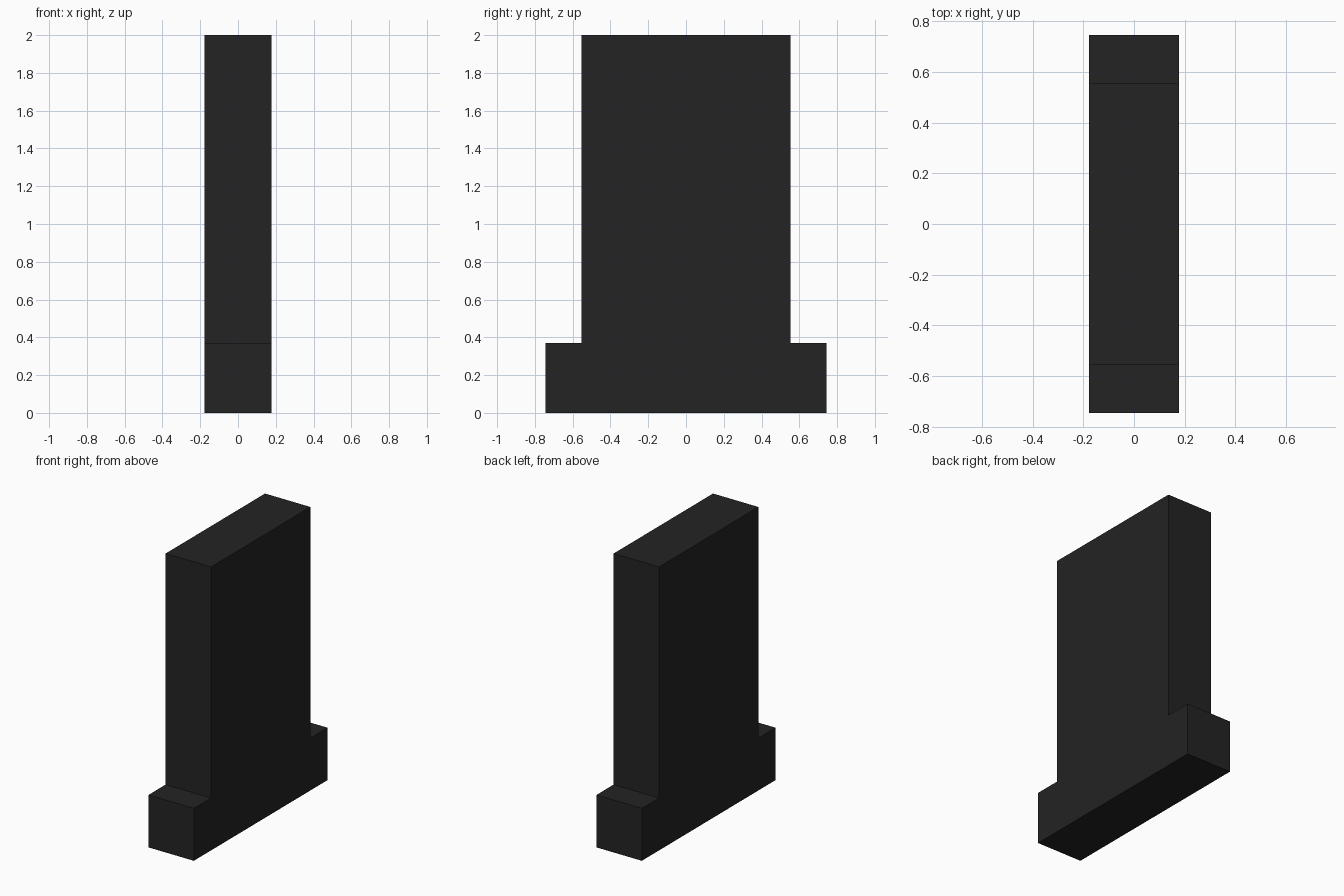
import bpy
import bmesh

cube = bpy.data.objects.get("Cube")
if cube:
    bpy.data.objects.remove(cube, do_unlink=True)

WIDTH = 0.354       # thickness along x
HEIGHT = 2.0
BASE_HEIGHT = 0.37
BASE_HALF = 0.745   # half depth of the foot
SLAB_HALF = 0.554   # half depth of the upright slab

# Dark charcoal finish
charcoal = bpy.data.materials.new("charcoal")
charcoal.use_nodes = True
colour = (0.017, 0.017, 0.017, 1)
charcoal.diffuse_color = colour
charcoal.node_tree.nodes["Principled BSDF"].inputs["Base Color"].default_value = colour

# Stepped side profile (y, z), mirrored about the middle
half = [(BASE_HALF, 0), (BASE_HALF, BASE_HEIGHT),
        (SLAB_HALF, BASE_HEIGHT), (SLAB_HALF, HEIGHT)]
profile = half + [(-y, z) for y, z in reversed(half)]

# Extrude the profile across the width
bm = bmesh.new()
side = bm.faces.new([bm.verts.new((-WIDTH / 2, y, z)) for y, z in profile])
result = bmesh.ops.extrude_face_region(bm, geom=[side], use_keep_orig=True)
moved = [v for v in result["geom"] if isinstance(v, bmesh.types.BMVert)]
bmesh.ops.translate(bm, verts=moved, vec=(WIDTH, 0, 0))
bmesh.ops.recalc_face_normals(bm, faces=bm.faces)

mesh = bpy.data.meshes.new("stepped_slab")
bm.to_mesh(mesh)
bm.free()
mesh.materials.append(charcoal)
slab = bpy.data.objects.new("stepped_slab", mesh)
bpy.context.collection.objects.link(slab)
